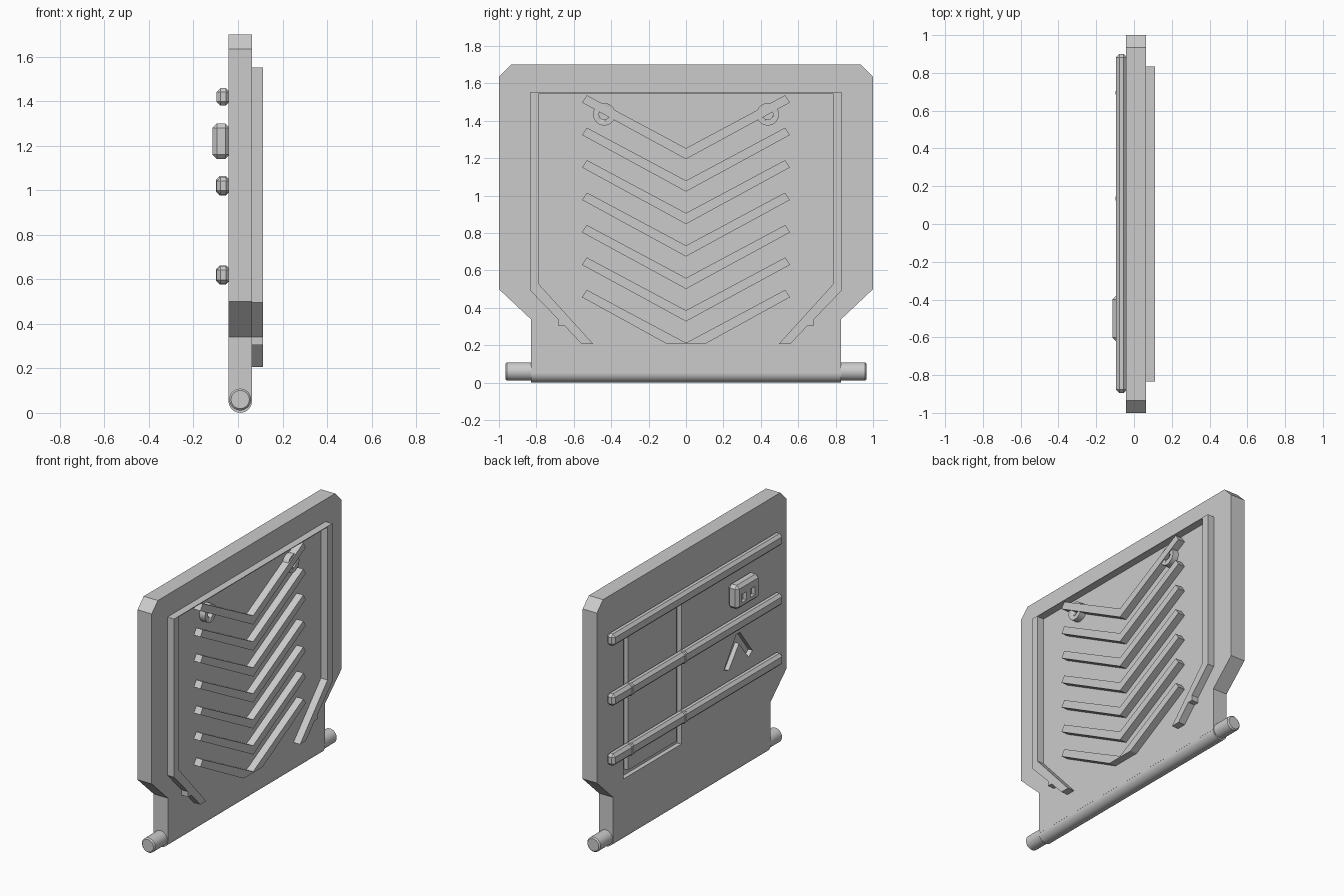
import bpy, bmesh, math
from mathutils import Matrix, Vector

if "Cube" in bpy.data.objects:
    bpy.data.objects.remove(bpy.data.objects["Cube"])

grey = bpy.data.materials.new("plain_grey")
grey.use_nodes = True
GREY = (0.6, 0.6, 0.6, 1)
grey.diffuse_color = GREY
grey.node_tree.nodes["Principled BSDF"].inputs["Base Color"].default_value = GREY

BACK, FACE, FRONT = -0.042, 0.063, 0.112   # x of the plate sides and raised trim


def finish(name, bm, smooth=False):
    bmesh.ops.recalc_face_normals(bm, faces=bm.faces)
    mesh = bpy.data.meshes.new(name)
    bm.to_mesh(mesh)
    bm.free()
    mesh.materials.append(grey)
    ob = bpy.data.objects.new(name, mesh)
    bpy.context.collection.objects.link(ob)
    if smooth:
        bpy.ops.object.select_all(action="DESELECT")
        ob.select_set(True)
        bpy.context.view_layer.objects.active = ob
        bpy.ops.object.shade_smooth_by_angle(angle=math.radians(35))
    return ob


def prism(name, outline, x0, x1):
    """Extrude a (y, z) outline along x."""
    bm = bmesh.new()
    face = bm.faces.new([bm.verts.new((x0, y, z)) for y, z in outline])
    ext = bmesh.ops.extrude_face_region(bm, geom=[face])["geom"]
    bmesh.ops.translate(bm, vec=(x1 - x0, 0, 0),
                        verts=[v for v in ext if isinstance(v, bmesh.types.BMVert)])
    return finish(name, bm)


def block(name, x, y, z, bevel=0):
    """Box from (min, max) ranges with optional chamfers."""
    bm = bmesh.new()
    bmesh.ops.create_cube(bm, size=1)
    for v in bm.verts:
        v.co = [r[0] if c < 0 else r[1] for c, r in zip(v.co, (x, y, z))]
    if bevel:
        bmesh.ops.bevel(bm, geom=bm.edges[:], offset=bevel, segments=1,
                        affect="EDGES", profile=0.5)
    return finish(name, bm)


def cylinder(name, centre, radius, length, axis, bevel=0):
    bm = bmesh.new()
    bmesh.ops.create_cone(bm, cap_ends=True, segments=32, radius1=radius,
                          radius2=radius, depth=length)
    if bevel:
        rims = [e for e in bm.edges if abs(e.verts[0].co.z - e.verts[1].co.z) < 1e-5]
        bmesh.ops.bevel(bm, geom=rims, offset=bevel, segments=1, affect="EDGES", profile=0.5)
    turn = Matrix.Rotation(math.pi / 2, 4, axis)
    bmesh.ops.transform(bm, matrix=Matrix.Translation(centre) @ turn, verts=bm.verts)
    return finish(name, bm, True)


def carve(target, cutters):
    """Cut shapes out of a part and remove the cutters."""
    for c in cutters:
        c.hide_render = True
        m = target.modifiers.new("cut", "BOOLEAN")
        m.operation, m.solver, m.object = "DIFFERENCE", "EXACT", c
    graph = bpy.context.evaluated_depsgraph_get()
    mesh = bpy.data.meshes.new_from_object(target.evaluated_get(graph))
    target.modifiers.clear()
    target.data = mesh
    for c in cutters:
        bpy.data.objects.remove(c)


def mirrored(half):
    return half + [(-y, z) for y, z in reversed(half)]


# Main door plate
plate = prism("door_plate", mirrored(
    [(0.83, 0.053), (0.83, 0.34), (1, 0.5), (1, 1.635), (0.935, 1.7)]), BACK, FACE)

# Engraved rectangular seam and bent mark on the back
depth = (BACK - 0.1, BACK + 0.03)
cutters = [block("seam_cutter", depth, y, z) for y, z in (
    ((0.67, 0.72), (0.42, 1.42)), ((0.11, 0.16), (0.42, 1.42)),
    ((0.11, 0.72), (0.42, 0.46)), ((0.11, 0.72), (1.38, 1.42)))]
cutters.append(prism("mark_cutter", [
    (-0.34, 0.74), (-0.47, 0.93), (-0.51, 0.93), (-0.64, 0.76),
    (-0.6, 0.73), (-0.5, 0.86), (-0.39, 0.72)], *depth))
carve(plate, cutters)

# Rounded hinge edge and pins
cylinder("hinge_edge", (0.01, 0, 0.053), 0.0525, 1.66, "X")
for side, label in ((1, "back"), (-1, "front")):
    cylinder("hinge_pin_" + label, (0.01, side * 0.88, 0.06), 0.049, 0.17, "X", 0.008)

    # Bent side rails of the raised surround
    rail = [(0.835, 1.55), (0.835, 0.495), (0.685, 0.34), (0.685, 0.305), (0.65, 0.305),
            (0.557, 0.206), (0.495, 0.206), (0.785, 0.525), (0.785, 1.55)]
    prism("side_rail_" + label, [(side * y, z) for y, z in rail], FACE - 0.01, FRONT)

# Thin top ledge of the surround
block("top_ledge", (FACE - 0.01, FRONT), (-0.835, 0.835), (1.546, 1.551))

# Chevron tread bars, the lowest trimmed flat
for i in range(7):
    drop = i * 0.1735
    half = [(0.53, 1.537 - drop), (0.556, 1.498 - drop)]
    low = 1.195 - drop
    if low > 0.2:
        tip = [(0, low)]
    else:
        tip = [(0.1, 0.206), (-0.1, 0.206)]
    outline = half + tip + [(-y, z) for y, z in reversed(half)] + [(0, 1.254 - drop)]
    prism("chevron_bar_%d" % (i + 1), outline, FACE - 0.01, FRONT)

# Lifting eyes on the top chevron
for side, label in ((1, "back"), (-1, "front")):
    centre = Vector((0.08, side * 0.437, 1.435))
    eye = cylinder("lifting_eye_" + label, centre, 0.06, 0.05, "Y")
    carve(eye, [cylinder("eye_cutter", centre, 0.028, 0.2, "Y")])

# Horizontal rods with bands where they cross the seam
for z, label in ((1.42, "top"), (1.02, "middle"), (0.62, "bottom")):
    block("rod_" + label, (-0.096, BACK + 0.005), (-0.895, 0.9), (z - 0.04, z + 0.04), 0.018)
    if label != "top":
        for y in (0.695, 0.135):
            block("rod_band_" + label, (-0.099, BACK + 0.005), (y - 0.025, y + 0.025),
                  (z - 0.043, z + 0.043), 0.017)

# Latch box with two square sockets
latch = block("latch_box", (-0.115, BACK + 0.005), (-0.62, -0.38), (1.14, 1.3), 0.02)
carve(latch, [block("socket_cutter", (-0.2, -0.09), (y - 0.025, y + 0.025), (1.18, 1.235))
              for y in (-0.45, -0.54)])
